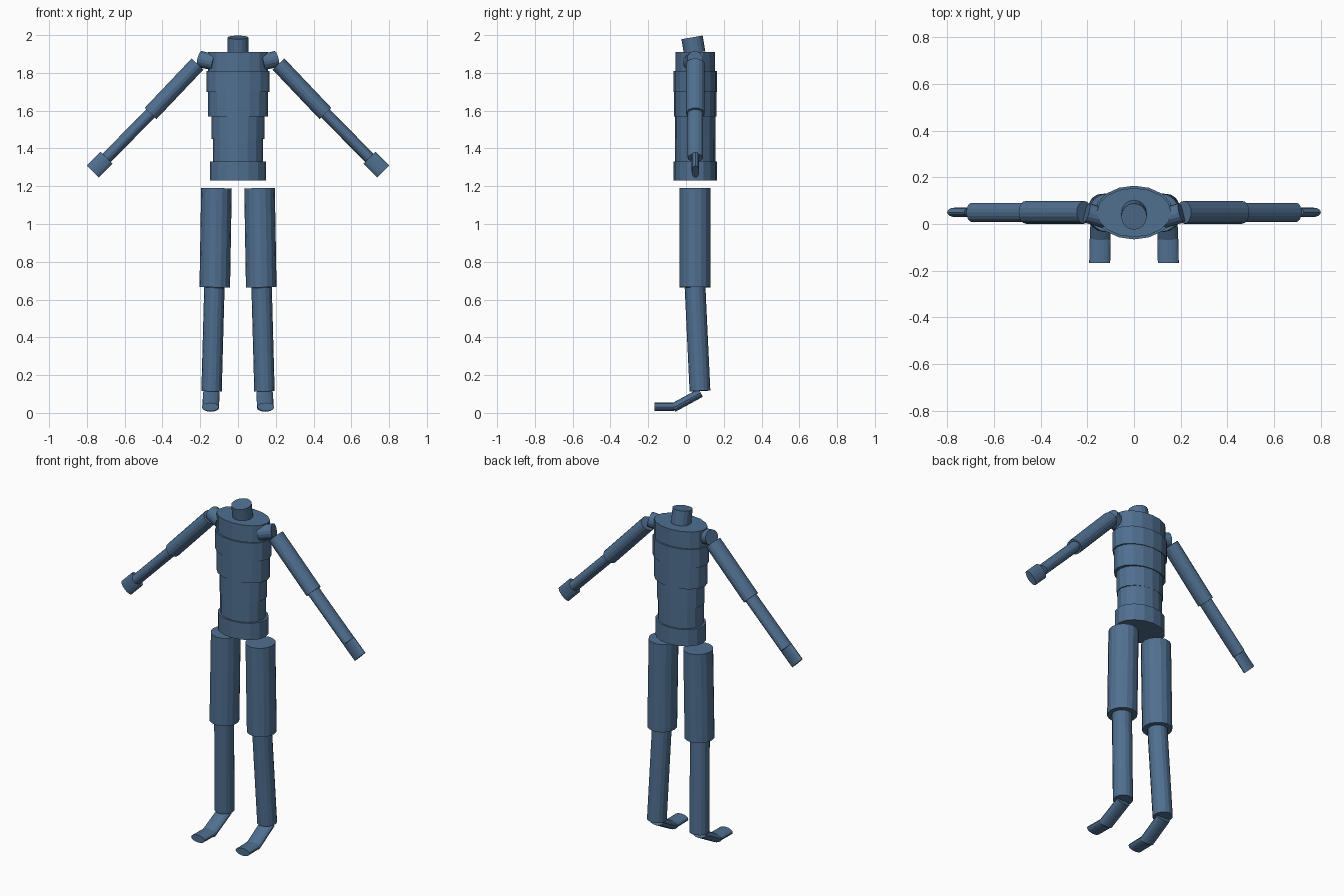
import bpy, bmesh, math
from mathutils import Vector

if "Cube" in bpy.data.objects:
    bpy.data.objects.remove(bpy.data.objects["Cube"])

SIDES = 16
blue = bpy.data.materials.new("slate_blue")
blue.diffuse_color = (0.08, 0.16, 0.28, 1)
blue.use_nodes = True
blue.node_tree.nodes["Principled BSDF"].inputs["Base Color"].default_value = blue.diffuse_color


def segment(name, start, end, side, r_side, r_other):
    """Closed elliptical cylinder; r_side is measured along the side axis."""
    start, end = Vector(start), Vector(end)
    axis = (end - start).normalized()
    u = Vector(side)
    u = (u - axis * u.dot(axis)).normalized()
    v = axis.cross(u)
    bm = bmesh.new()
    rings = []
    for centre in (start, end):
        ring = []
        for i in range(SIDES):
            a = 2 * math.pi * i / SIDES
            ring.append(bm.verts.new(centre + u * r_side * math.cos(a) + v * r_other * math.sin(a)))
        rings.append(ring)
    low, high = rings
    for i in range(SIDES):
        j = (i + 1) % SIDES
        bm.faces.new((low[i], low[j], high[j], high[i]))
    bm.faces.new(low[::-1])
    bm.faces.new(high)
    bmesh.ops.recalc_face_normals(bm, faces=bm.faces)
    mesh = bpy.data.meshes.new(name)
    bm.to_mesh(mesh)
    bm.free()
    mesh.materials.append(blue)
    obj = bpy.data.objects.new(name, mesh)
    bpy.context.collection.objects.link(obj)
    return obj


X, Y = (1, 0, 0), (0, 1, 0)

# Torso: stacked bands, (name, bottom, top, half width, half depth)
for name, z0, z1, rx, ry in (
    ("hips", 1.23, 1.33, 0.148, 0.115),
    ("lower_waist", 1.33, 1.45, 0.133, 0.106),
    ("upper_waist", 1.45, 1.57, 0.139, 0.107),
    ("ribs", 1.57, 1.70, 0.158, 0.112),
    ("chest", 1.70, 1.81, 0.168, 0.115),
    ("upper_chest", 1.81, 1.91, 0.160, 0.105),
):
    segment(name, (0, 0.049, z0), (0, 0.049, z1), X, rx, ry)

# Neck leans forward
segment("neck", (0, 0.046, 1.905), (0, 0.032, 1.988), X, 0.055, 0.057)

# Limbs: (name, start, end, side axis, radius along side, other radius)
limbs = (
    ("collar", (0.125, 0.025, 1.855), (0.203, 0.048, 1.874), Y, 0.043, 0.043),
    ("upper_arm", (0.214, 0.05, 1.847), (0.463, 0.05, 1.585), Y, 0.049, 0.043),
    ("forearm", (0.463, 0.05, 1.585), (0.696, 0.05, 1.350), Y, 0.041, 0.031),
    ("hand", (0.696, 0.05, 1.350), (0.769, 0.05, 1.277), Y, 0.02, 0.045),
    ("thigh", (0.114, 0.048, 1.19), (0.123, 0.048, 0.665), X, 0.081, 0.083),
    ("shin", (0.125, 0.048, 0.665), (0.140, 0.074, 0.116), X, 0.054, 0.055),
    ("foot", (0.141, 0.077, 0.106), (0.145, -0.068, 0.027), X, 0.044, 0.024),
    ("toes", (0.145, -0.065, 0.032), (0.147, -0.167, 0.032), X, 0.045, 0.022),
)
for label, s in (("left", 1), ("right", -1)):
    for name, a, b, side, r1, r2 in limbs:
        segment(f"{label}_{name}", (s * a[0], a[1], a[2]), (s * b[0], b[1], b[2]), side, r1, r2)
